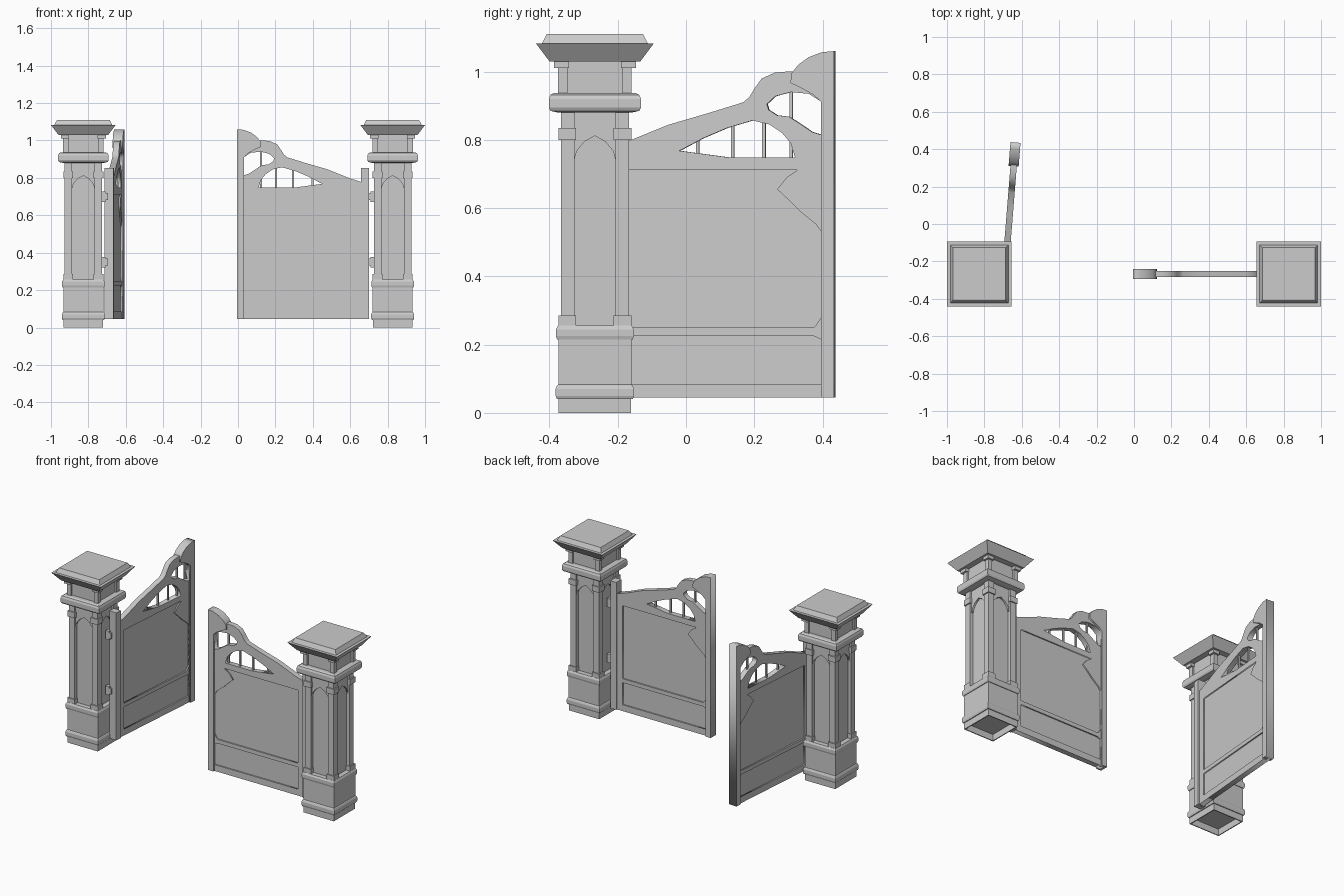
import bpy, bmesh, math
from mathutils import Matrix

cube = bpy.data.objects.get("Cube")
if cube:
    bpy.data.objects.remove(cube, do_unlink=True)

stone = bpy.data.materials.new("plain_grey")
stone.use_nodes = True
GREY = (0.6, 0.6, 0.6, 1)
stone.diffuse_color = GREY
stone.node_tree.nodes["Principled BSDF"].inputs["Base Color"].default_value = GREY


def add_object(name, mesh, place):
    mesh.materials.clear()
    mesh.materials.append(stone)
    obj = bpy.data.objects.new(name, mesh)
    bpy.context.collection.objects.link(obj)
    obj.matrix_world = place
    return obj


def boxes(name, ranges, place):
    """One object made of boxes given as (x0, x1, y0, y1, z0, z1)."""
    bm = bmesh.new()
    for x0, x1, y0, y1, z0, z1 in ranges:
        m = Matrix.Translation(((x0 + x1) / 2, (y0 + y1) / 2, (z0 + z1) / 2))
        m = m @ Matrix.Diagonal((abs(x1 - x0), abs(y1 - y0), abs(z1 - z0), 1))
        bmesh.ops.create_cube(bm, size=1, matrix=m)
    mesh = bpy.data.meshes.new(name)
    bm.to_mesh(mesh)
    bm.free()
    return add_object(name, mesh, place)


def square_loft(name, profile, place, bottom=True):
    """Stack of square rings given as (half width, height)."""
    bm = bmesh.new()
    rings = [[bm.verts.new((h * sx, h * sy, z)) for sx, sy in
              ((-1, -1), (1, -1), (1, 1), (-1, 1))] for h, z in profile]
    for a, b in zip(rings, rings[1:]):
        for i in range(4):
            j = (i + 1) % 4
            bm.faces.new((a[i], a[j], b[j], b[i]))
    bm.faces.new(rings[-1])
    if bottom:
        bm.faces.new(rings[0][::-1])
    mesh = bpy.data.meshes.new(name)
    bm.to_mesh(mesh)
    bm.free()
    return add_object(name, mesh, place)


def plate(name, loops, half, place):
    """Upright plate; the first loop is the outline, the others are holes."""
    curve = bpy.data.curves.new(name, "CURVE")
    curve.dimensions = "2D"
    curve.fill_mode = "BOTH"
    curve.extrude = half
    for loop in loops:
        spline = curve.splines.new("POLY")
        spline.points.add(len(loop) - 1)
        for point, (u, z) in zip(spline.points, loop):
            point.co = (u, z, 0, 1)
        spline.use_cyclic_u = True
    temp = bpy.data.objects.new(name + "_outline", curve)
    bpy.context.collection.objects.link(temp)
    graph = bpy.context.evaluated_depsgraph_get()
    mesh = bpy.data.meshes.new_from_object(temp.evaluated_get(graph))
    bpy.data.objects.remove(temp, do_unlink=True)
    mesh.transform(Matrix.Rotation(math.pi / 2, 4, "X"))
    bm = bmesh.new()
    bm.from_mesh(mesh)
    bmesh.ops.remove_doubles(bm, verts=bm.verts, dist=1e-5)
    bmesh.ops.recalc_face_normals(bm, faces=bm.faces)
    bm.to_mesh(mesh)
    bm.free()
    return add_object(name, mesh, place)


def corner_boxes(tiers):
    """The same post at all four corners: (inner, outer, z0, z1) tiers."""
    return [(sx * a, sx * b, sy * a, sy * b, z0, z1)
            for a, b, z0, z1 in tiers for sx in (-1, 1) for sy in (-1, 1)]


PLINTH = [(.1, .04), (.1, 0), (.106, 0), (.106, .04), (.111, .04), (.115, .05),
          (.115, .07), (.111, .08), (.107, .083), (.107, .215), (.111, .215),
          (.114, .225), (.114, .245), (.108, .256)]
COLLAR = [(.108, .88), (.13, .885), (.135, .895), (.135, .92), (.13, .932), (.12, .937)]
CAP = [(.133, 1.03), (.173, 1.083), (.155, 1.083), (.141, 1.11)]
ARCH = [(-.062, .735), (-.053, .768), (-.03, .795), (0, .812),
        (.03, .795), (.053, .768), (.062, .735), (.062, .88), (-.062, .88)]


def build_pillar(side, sx):
    place = Matrix.Translation((sx * .827, -.267, 0))
    square_loft(side + "_plinth", PLINTH, place)
    square_loft(side + "_shaft", [(.078, .25), (.078, .885)], place)
    square_loft(side + "_collar", COLLAR, place)
    square_loft(side + "_neck", [(.097, .935), (.097, 1.032)], place)
    square_loft(side + "_cap", CAP, place)
    boxes(side + "_corner_posts", corner_boxes([
        (.055, .107, .255, .285), (.06, .1, .285, .8),
        (.055, .107, .8, .835), (.06, .1, .835, .882)]), place)
    boxes(side + "_neck_posts", corner_boxes([
        (.08, .108, .935, 1.01), (.076, .12, 1.01, 1.031)]), place)
    # pointed arch on each of the four faces
    for k in range(4):
        turn = Matrix.Rotation(k * math.pi / 2, 4, "Z")
        plate(side + "_arch_%d" % (k + 1), [ARCH], .008,
              place @ turn @ Matrix.Translation((0, -.082, 0)))
    # hinges on the inner face
    boxes(side + "_hinges", [(-sx * .095, -sx * b, -.012, .012, z - h, z + h)
          for z in (.35, .7) for b, h in ((.118, .028), (.132, .018))], place)


OUTLINE = [(.03, .045), (.69, .045), (.69, 1), (.59, 1), (.565, 1), (.53, .997),
           (.492, .98), (.47, .95), (.455, .925), (.437, .91), (.34, .88),
           (.22, .845), (.1, .797), (.03, .775)]
LOWER_PANEL = [(.08, .085), (.667, .085), (.667, .215), (.645, .225), (.08, .225)]
MAIN_PANEL = [(.08, .25), (.645, .25), (.655, .262), (.667, .28), (.667, .53),
              (.652, .552), (.605, .59), (.57, .625), (.537, .655), (.565, .69),
              (.597, .712), (.08, .712)]
FAN_OPENING = [(.25, .768), (.4, .748), (.59, .748), (.577, .79), (.552, .82),
               (.515, .845), (.465, .857), (.39, .835), (.32, .805)]
SCROLL_OPENING = [(.507, .905), (.512, .888), (.537, .872), (.572, .868),
                  (.605, .847), (.64, .823), (.667, .815), (.667, .912),
                  (.63, .935), (.577, .94), (.532, .928)]
END_POST = [(.667, .045), (.705, .045), (.705, 1.06), (.67, 1.057), (.63, 1.042),
            (.6, 1.02), (.58, .995), (.577, .967), (.612, .95), (.645, .932), (.667, .912)]


def build_gate(side, place):
    plate(side + "_gate_frame",
          [OUTLINE, LOWER_PANEL, MAIN_PANEL, FAN_OPENING, SCROLL_OPENING], .017, place)
    plate(side + "_gate_end_post", [END_POST], .027, place)
    boxes(side + "_gate_hinge_post", [(0, .042, -.025, .025, .045, .852)], place)
    boxes(side + "_gate_panel", [(.05, .68, -.009, .009, .06, .73)], place)
    boxes(side + "_gate_pickets", [(u - .005, u + .005, -.005, .005, z0, z1)
          for u, z0, z1 in ((.302, .74, .81), (.405, .74, .85),
                            (.497, .74, .86), (.577, .74, .95))], place)


build_pillar("left", 1)
build_pillar("right", -1)

# the left gate is closed, the right one swings open to the back
build_gate("left", Matrix.Translation((.7, -.267, 0)) @ Matrix.Rotation(math.pi, 4, "Z"))
build_gate("right", Matrix.Translation((-.69, -.267, 0))
           @ Matrix.Rotation(math.radians(85.4), 4, "Z"))
